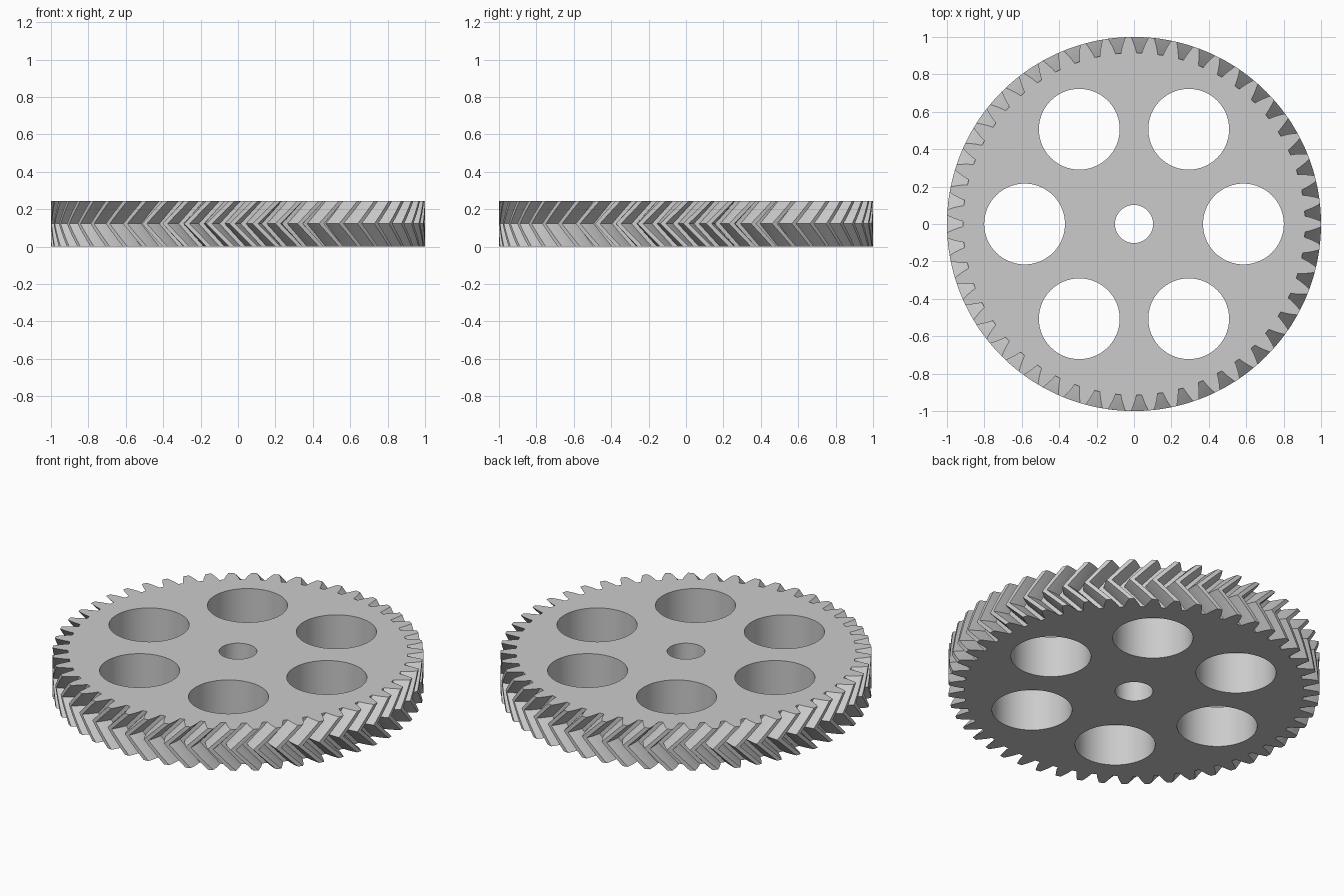
import bpy
import bmesh
from math import sin, cos, pi, radians

cube = bpy.data.objects.get("Cube")
if cube:
    bpy.data.objects.remove(cube)

TEETH = 51
HEIGHT = 0.245
PITCH = 2 * pi / TEETH
TWIST = PITCH          # rotation of each half, giving the chevron teeth
STEPS = 4              # layers per half

# Half tooth: radius and half width as a share of the pitch
FLANK = [(0.915, 0.375), (0.94, 0.315), (0.962, 0.25), (0.982, 0.185), (1.0, 0.12)]
TOOTH = [(r, -w) for r, w in FLANK] + [(r, w) for r, w in reversed(FLANK)]


def polar(r, a, z):
    return (r * cos(a), r * sin(a), z)


def gear_ring(bm, z, turn):
    return [bm.verts.new(polar(r, turn + (i + w) * PITCH, z))
            for i in range(TEETH) for r, w in TOOTH]


def circle_ring(bm, x, y, r, z, n):
    return [bm.verts.new((x + r * cos(2 * pi * i / n), y + r * sin(2 * pi * i / n), z))
            for i in range(n)]


def bridge(bm, low, high, inward=False):
    n = len(low)
    for i in range(n):
        j = (i + 1) % n
        quad = [low[i], low[j], high[j], high[i]]
        bm.faces.new(quad[::-1] if inward else quad)


def loop_edges(bm, ring):
    return [bm.edges.get((ring[i - 1], ring[i])) for i in range(len(ring))]


bm = bmesh.new()

# Toothed rim, twisting one way up to the middle and back again
rings = []
for k in range(-STEPS, STEPS + 1):
    t = k / STEPS
    rings.append(gear_ring(bm, HEIGHT * (t + 1) / 2, TWIST * abs(t)))
for low, high in zip(rings, rings[1:]):
    bridge(bm, low, high)

# Central bore and six round openings
holes = [(0, 0, 0.102, 48)]
for i in range(6):
    x, y, _ = polar(0.585, i * pi / 3, 0)
    holes.append((x, y, 0.216, 72))
bottom_loops, top_loops = [rings[0]], [rings[-1]]
for x, y, r, n in holes:
    low = circle_ring(bm, x, y, r, 0, n)
    high = circle_ring(bm, x, y, r, HEIGHT, n)
    bridge(bm, low, high, inward=True)
    bottom_loops.append(low)
    top_loops.append(high)

# Flat faces with the openings left clear
for loops, up in ((bottom_loops, -1), (top_loops, 1)):
    edges = [e for ring in loops for e in loop_edges(bm, ring)]
    bmesh.ops.triangle_fill(bm, use_beauty=True, use_dissolve=False,
                            edges=edges, normal=(0, 0, up))
bmesh.ops.recalc_face_normals(bm, faces=bm.faces[:])

mesh = bpy.data.meshes.new("herringbone_gear")
bm.to_mesh(mesh)
bm.free()
gear = bpy.data.objects.new("herringbone_gear", mesh)
bpy.context.collection.objects.link(gear)

# Plain grey finish
grey = bpy.data.materials.new("light_grey")
grey.use_nodes = True
colour = (0.6, 0.6, 0.6, 1)
grey.diffuse_color = colour
grey.node_tree.nodes["Principled BSDF"].inputs["Base Color"].default_value = colour
mesh.materials.append(grey)

# Smooth walls, sharp rims
bpy.ops.object.select_all(action='DESELECT')
gear.select_set(True)
bpy.context.view_layer.objects.active = gear
bpy.ops.object.shade_smooth_by_angle(angle=radians(20))
